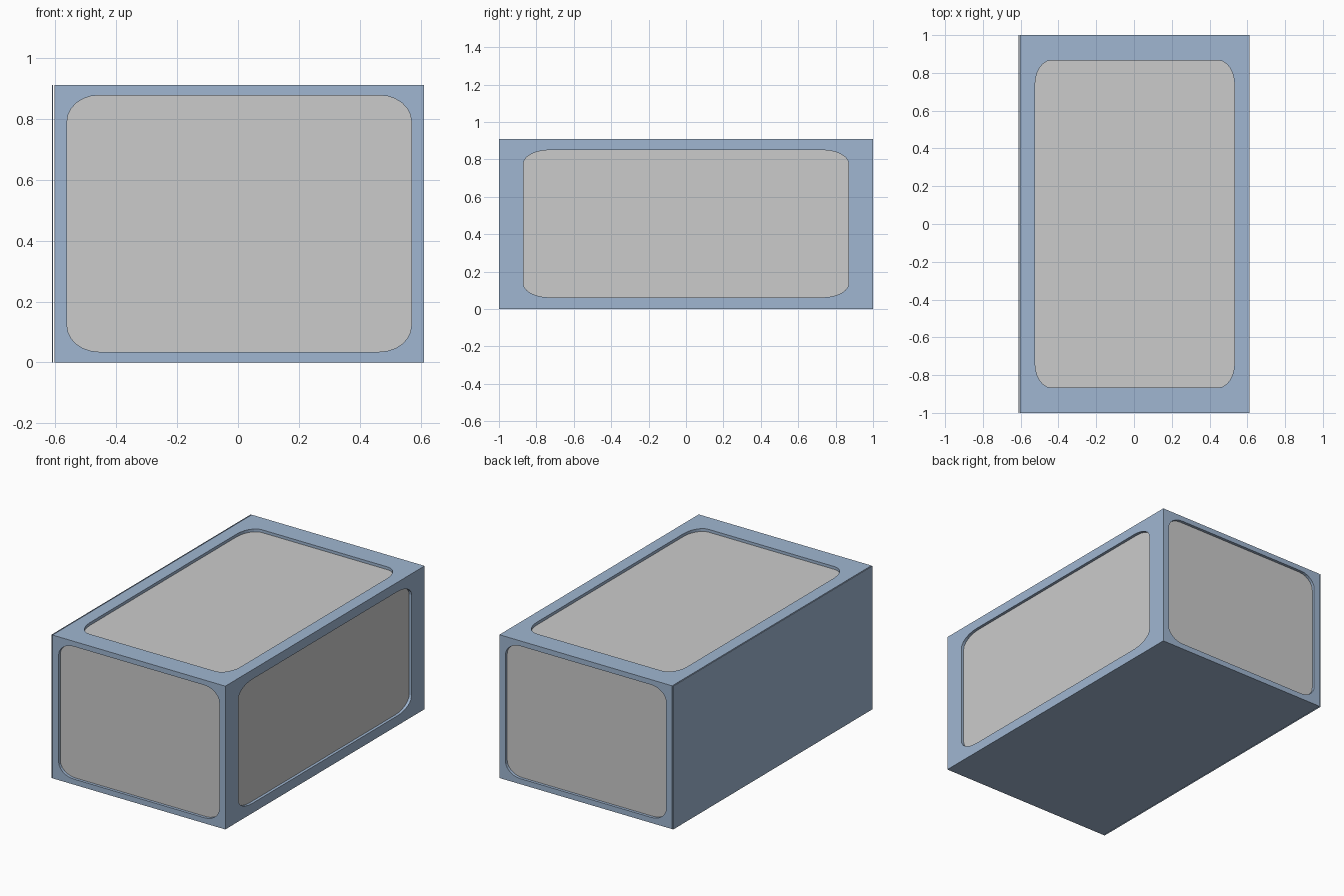
import bpy, bmesh, math
from mathutils import Vector, Matrix

if "Cube" in bpy.data.objects:
    bpy.data.objects.remove(bpy.data.objects["Cube"])

L, R, Y, H = -0.603, 0.611, 1.0, 0.91   # frame extents
WALL, RECESS = 0.03, 0.018

blue = bpy.data.materials.new("blue_casing")
blue.diffuse_color = (0.35, 0.47, 0.64, 1)
blue.use_nodes = True
blue.node_tree.nodes["Principled BSDF"].inputs["Base Color"].default_value = blue.diffuse_color


def make_object(name, bm, mat=None):
    bmesh.ops.recalc_face_normals(bm, faces=bm.faces)
    me = bpy.data.meshes.new(name)
    bm.to_mesh(me)
    bm.free()
    ob = bpy.data.objects.new(name, me)
    bpy.context.collection.objects.link(ob)
    if mat:
        me.materials.append(mat)
    return ob


def box(name, lo, hi, mat=None):
    lo, hi = Vector(lo), Vector(hi)
    bm = bmesh.new()
    bmesh.ops.create_cube(bm, size=1, matrix=Matrix.Translation((lo + hi) / 2)
                          @ Matrix.Diagonal((*(hi - lo), 1)))
    return make_object(name, bm, mat)


def rounded_prism(name, origin, u, v, half, radii, d0, d1, mat=None):
    """Rounded rectangle in the u/v plane, running d0..d1 along the normal."""
    u, v, origin = Vector(u), Vector(v), Vector(origin)
    n, seg = u.cross(v), 6
    bm = bmesh.new()
    ring = []
    for q, (sx, sy) in enumerate([(1, 1), (-1, 1), (-1, -1), (1, -1)]):
        for i in range(seg + 1):
            a = math.pi / 2 * (q + i / seg)
            p = sx * (half[0] - radii[0]) + radii[0] * math.cos(a)
            w = sy * (half[1] - radii[1]) + radii[1] * math.sin(a)
            ring.append(bm.verts.new(origin + u * p + v * w + n * d0))
    face = bm.faces.new(ring)
    ext = bmesh.ops.extrude_face_region(bm, geom=[face], use_keep_orig=True)
    moved = [e for e in ext["geom"] if isinstance(e, bmesh.types.BMVert)]
    bmesh.ops.translate(bm, verts=moved, vec=n * (d1 - d0))
    return make_object(name, bm, mat)


def cut(target, cutter):
    mod = target.modifiers.new("cut", "BOOLEAN")
    mod.operation, mod.solver, mod.object = "DIFFERENCE", "EXACT", cutter
    bpy.context.view_layer.objects.active = target
    bpy.ops.object.modifier_apply(modifier=mod.name)
    bpy.data.objects.remove(cutter)


# Hollow casing
frame = box("casing_frame", (L, -Y, 0), (R, Y, H), blue)
cut(frame, box("cavity", (L + WALL, -Y + WALL, WALL),
               (R - WALL, Y - WALL, H - WALL)))

# Windows: face centre, in-plane axes, half size, corner radii
windows = {
    "front_window": ((0.004, -Y, 0.456), (1, 0, 0), (0, 0, 1), (0.565, 0.421), (0.105, 0.085)),
    "back_window": ((0.004, Y, 0.456), (-1, 0, 0), (0, 0, 1), (0.565, 0.421), (0.105, 0.085)),
    "right_window": ((R, 0, 0.456), (0, 1, 0), (0, 0, 1), (0.87, 0.394), (0.14, 0.075)),
    "top_window": ((0.004, 0, H), (1, 0, 0), (0, 1, 0), (0.528, 0.866), (0.085, 0.13)),
}
for name, spec in windows.items():
    cut(frame, rounded_prism("cutter", *spec, -WALL - 0.01, 0.02))
    rounded_prism(name, *spec, -WALL, -RECESS)

# Thin left side door, separated from the frame by a narrow seam
box("left_door", (-0.611, -Y, 0), (-0.607, Y, H), blue)
